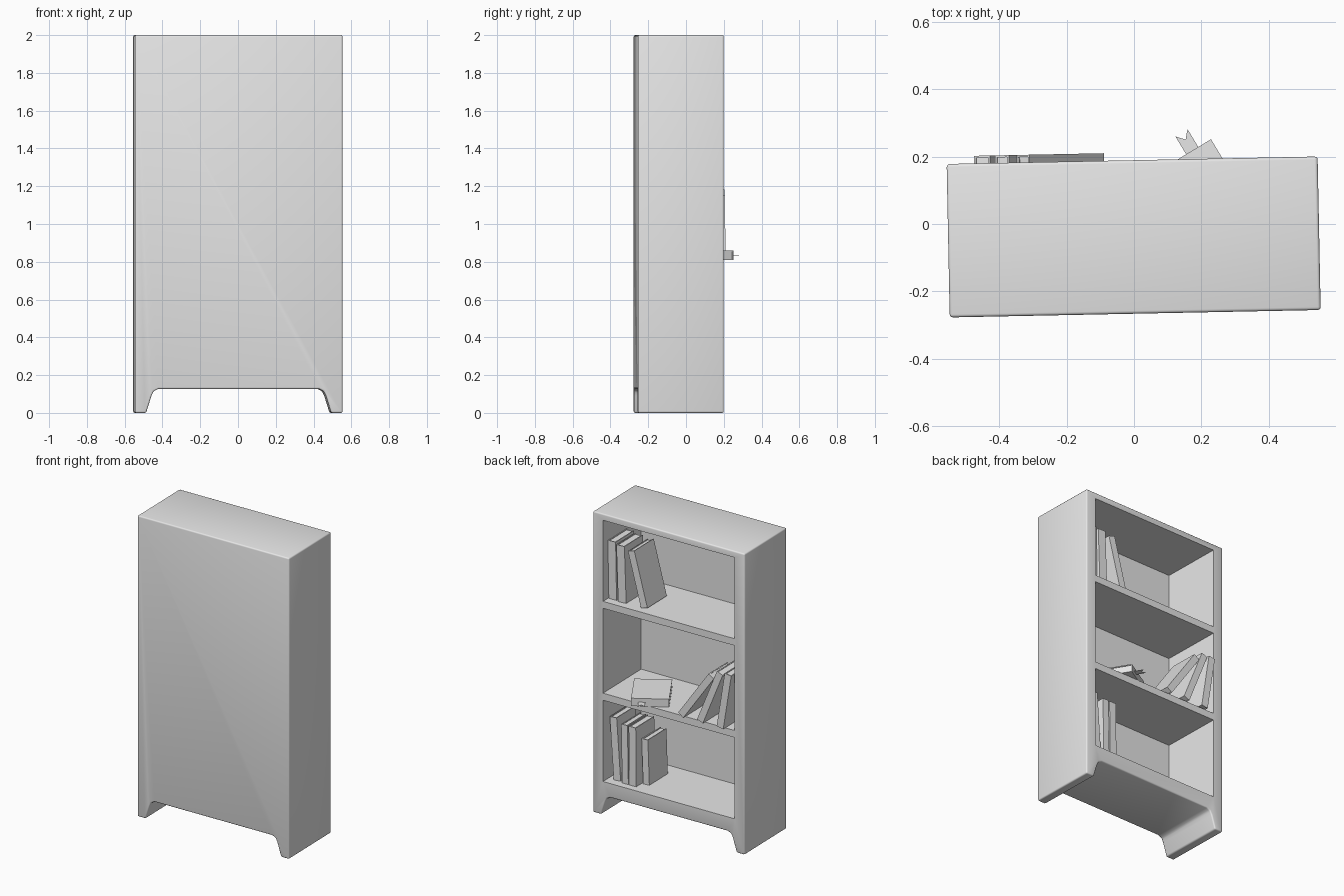
import bpy
import bmesh
from math import radians
from mathutils import Matrix, Vector

old = bpy.data.objects.get("Cube")
if old:
    bpy.data.objects.remove(old, do_unlink=True)

grey = bpy.data.materials.new("plain_grey")
grey.use_nodes = True
grey.diffuse_color = (0.8, 0.8, 0.8, 1)
grey.node_tree.nodes["Principled BSDF"].inputs["Base Color"].default_value = (0.8, 0.8, 0.8, 1)

# The whole bookcase stands slightly turned
PLACE = Matrix.Translation((-0.001, -0.0385, 0)) @ Matrix.Rotation(radians(1.15), 4, "Z")
HALF_W, HALF_D, HEIGHT = 0.55, 0.2275, 2.0
INNER = 0.477


def add_box(bm, low, high):
    size = Vector(high) - Vector(low)
    mid = (Vector(high) + Vector(low)) / 2
    bmesh.ops.create_cube(bm, size=1, matrix=Matrix.Translation(mid) @ Matrix.Diagonal((*size, 1)))


def finish(name, bm, matrix=PLACE):
    bmesh.ops.recalc_face_normals(bm, faces=bm.faces)
    mesh = bpy.data.meshes.new(name)
    bm.to_mesh(mesh)
    bm.free()
    mesh.materials.append(grey)
    obj = bpy.data.objects.new(name, mesh)
    bpy.context.collection.objects.link(obj)
    obj.matrix_world = matrix
    return obj


def prism(points, place, offset):
    bm = bmesh.new()
    face = bm.faces.new([bm.verts.new(place(a, b)) for a, b in points])
    out = bmesh.ops.extrude_face_region(bm, geom=[face])
    moved = [v for v in out["geom"] if isinstance(v, bmesh.types.BMVert)]
    bmesh.ops.translate(bm, verts=moved, vec=offset)
    return bm


def select_only(obj):
    bpy.ops.object.select_all(action="DESELECT")
    obj.select_set(True)
    bpy.context.view_layer.objects.active = obj


# Case: front outline with legs, run through the full depth
half = [(HALF_W, HEIGHT), (HALF_W, 0), (0.49, 0), (0.462, 0.09), (0.45, 0.115), (0.425, 0.127)]
outline = half + [(-x, z) for x, z in reversed(half)]
case = finish("bookcase_body", prism(outline, lambda x, z: (x, -HALF_D, z), (0, 2 * HALF_D, 0)))
bevel = case.modifiers.new("soft_edges", "BEVEL")
bevel.width = 0.009
bevel.segments = 3
bevel.limit_method = "ANGLE"
bevel.angle_limit = radians(35)

# Three compartments, open towards +y
FLOORS = {"lower": 0.222, "middle": 0.809, "upper": 1.419}
CEILINGS = (0.762, 1.373, 1.958)
bm = bmesh.new()
for floor, ceiling in zip(FLOORS.values(), CEILINGS):
    add_box(bm, (-INNER, -0.185, floor), (INNER, 0.4, ceiling))
cutter = finish("compartment_cutter", bm)
cutter.hide_render = True
cut = case.modifiers.new("compartments", "BOOLEAN")
cut.operation = "DIFFERENCE"
cut.solver = "EXACT"
cut.object = cutter
select_only(case)
for name in ("soft_edges", "compartments"):
    bpy.ops.object.modifier_apply(modifier=name)
bpy.data.objects.remove(cutter, do_unlink=True)
bpy.ops.object.shade_smooth_by_angle(angle=radians(30))


def book(name, thick, depth, height, matrix):
    """Upright book: spine towards +y, lower outer edge on the local origin."""
    board, lip = 0.006, 0.005
    bm = bmesh.new()
    add_box(bm, (0, -depth, 0), (board, 0, height))
    add_box(bm, (thick - board, -depth, 0), (thick, 0, height))
    add_box(bm, (board, -board, 0), (thick - board, 0, height))
    add_box(bm, (board, lip - depth, lip), (thick - board, -board, height - lip))
    return finish(name, bm, PLACE @ matrix)


# Standing books: shelf, x of the resting edge, spine y, thickness, depth, height, lean
# Positive lean tips the top towards +x
BOOKS = [
    ("upper", 0.472, 0.172, 0.056, 0.2, 0.385, 1),
    ("upper", 0.400, 0.178, 0.058, 0.2, 0.375, 2),
    ("upper", 0.233, 0.180, 0.048, 0.21, 0.368, 15),
    ("lower", 0.436, 0.172, 0.050, 0.2, 0.415, 4),
    ("lower", 0.370, 0.180, 0.045, 0.2, 0.390, 1),
    ("lower", 0.319, 0.180, 0.051, 0.2, 0.390, 0.5),
    ("lower", 0.258, 0.120, 0.045, 0.2, 0.298, 2),
    ("middle", -0.120, 0.25, 0.045, 0.2, 0.385, -35),
    ("middle", -0.262, 0.25, 0.045, 0.2, 0.385, -22),
    ("middle", -0.410, 0.25, 0.048, 0.2, 0.372, -9),
]
for i, (shelf, x, y, thick, depth, height, lean) in enumerate(BOOKS):
    pose = Matrix.Translation((x, y, FLOORS[shelf])) @ Matrix.Rotation(radians(lean), 4, "Y")
    if lean > 0:
        pose = pose @ Matrix.Translation((-thick, 0, 0))
    book(f"{shelf}_book_{i + 1}", thick, depth, height, pose)

# Book lying flat, turned, with one corner over the shelf edge
corner = Matrix.Translation((0.235, 0.285, FLOORS["middle"])) @ Matrix.Rotation(radians(30), 4, "Z")
lay_down = Matrix.Rotation(radians(-90), 4, "Y")
book("flat_book", 0.052, 0.28, 0.23, corner @ lay_down)

# Ribbon bookmark with a forked end
fork = [(-0.086, -0.1), (-0.044, -0.1), (-0.044, 0.062), (-0.065, 0.038), (-0.086, 0.062)]
finish("bookmark_ribbon", prism(fork, lambda a, b: (a, b, 0.024), (0, 0, 0.003)), PLACE @ corner)
